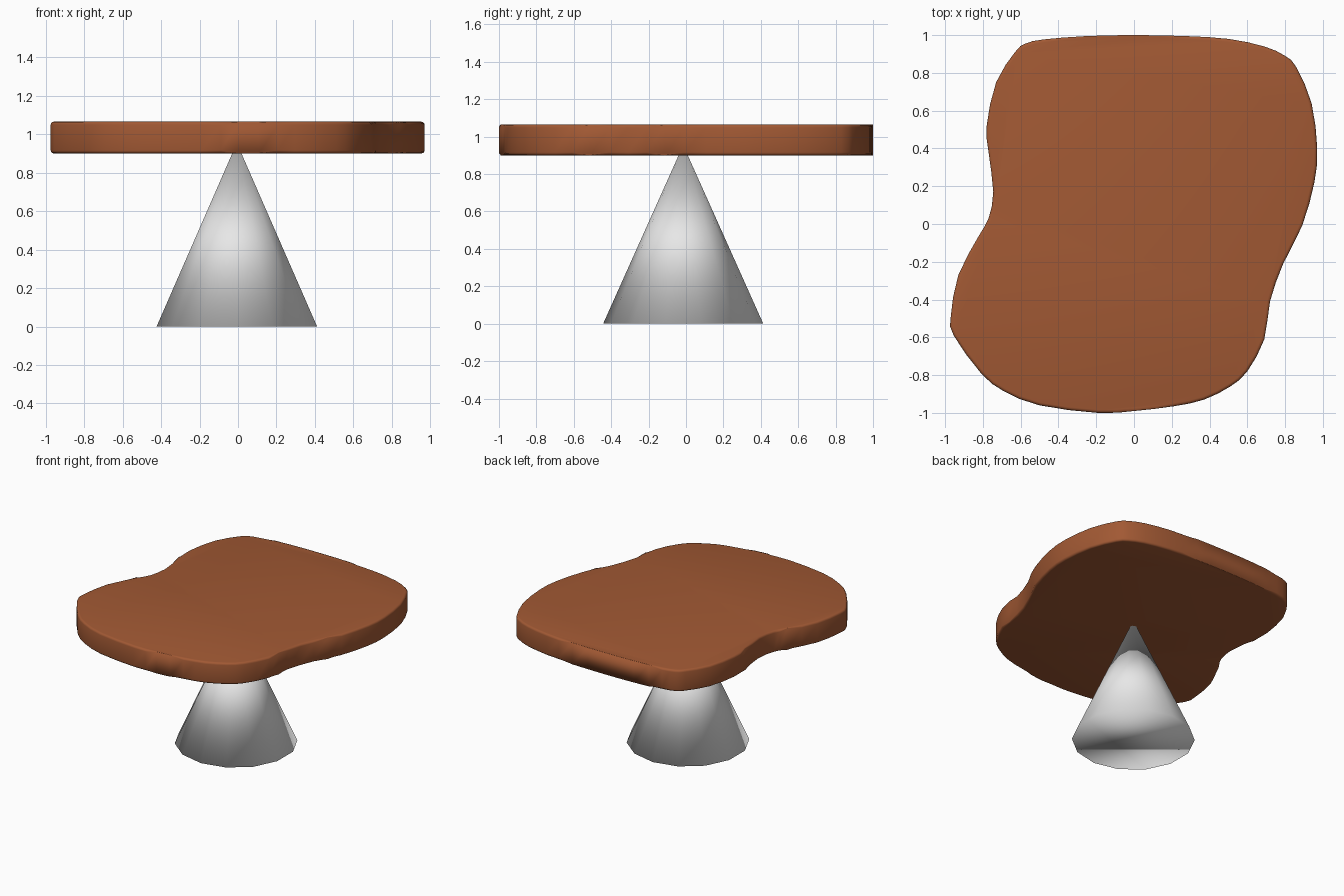
import bpy, bmesh
from mathutils import Vector

if "Cube" in bpy.data.objects:
    bpy.data.objects.remove(bpy.data.objects["Cube"])


def material(name, rgb):
    m = bpy.data.materials.new(name)
    m.diffuse_color = (*rgb, 1.0)
    m.use_nodes = True
    m.node_tree.nodes["Principled BSDF"].inputs["Base Color"].default_value = m.diffuse_color
    return m


def make_object(name, bm, mat):
    bmesh.ops.recalc_face_normals(bm, faces=bm.faces)
    me = bpy.data.meshes.new(name)
    bm.to_mesh(me)
    bm.free()
    me.materials.append(mat)
    for p in me.polygons:
        p.use_smooth = True
    ob = bpy.data.objects.new(name, me)
    bpy.context.collection.objects.link(ob)
    return ob


def smooth_loop(pts, steps):
    """Closed Catmull-Rom curve through 2D points."""
    pts = [Vector(p) for p in pts]
    n, out = len(pts), []
    for i in range(n):
        a, b, c, d = (pts[(i + k) % n] for k in (-1, 0, 1, 2))
        for s in range(steps):
            t = s / steps
            out.append(0.5 * (2 * b + (c - a) * t + (2 * a - 5 * b + 4 * c - d) * t ** 2
                              + (3 * b - a - 3 * c + d) * t ** 3))
    return out


brown = material("brown wood", (0.36, 0.10, 0.034))
grey = material("light grey", (0.8, 0.8, 0.8))

# Tabletop: free-form outline, extruded with slightly rounded rims
outline = [(0, 1), (0.27, 0.995), (0.5, 0.98), (0.69, 0.94), (0.80, 0.89), (0.86, 0.83),
           (0.94, 0.64), (0.97, 0.40), (0.955, 0.22), (0.89, -0.01), (0.79, -0.21),
           (0.72, -0.41), (0.69, -0.61), (0.60, -0.78), (0.51, -0.86), (0.37, -0.93),
           (0.21, -0.965), (0, -0.99), (-0.19, -1), (-0.5, -0.96), (-0.69, -0.885),
           (-0.81, -0.79), (-0.955, -0.59), (-0.97, -0.49), (-0.93, -0.27), (-0.82, -0.06),
           (-0.77, 0.03), (-0.745, 0.17), (-0.77, 0.38), (-0.78, 0.52), (-0.73, 0.75),
           (-0.63, 0.91), (-0.575, 0.955), (-0.48, 0.977), (-0.25, 0.995)]
bm = bmesh.new()
face = bm.faces.new([bm.verts.new((p.x, p.y, 0.90)) for p in reversed(smooth_loop(outline, 2))])
ext = bmesh.ops.extrude_face_region(bm, geom=[face], use_keep_orig=True)
for v in ext["geom"]:
    if isinstance(v, bmesh.types.BMVert):
        v.co.z = 1.065
rims = [e for e in bm.edges if abs(e.verts[0].co.z - e.verts[1].co.z) < 1e-5]
bmesh.ops.bevel(bm, geom=rims, offset=0.016, segments=3, profile=0.5, affect='EDGES')
make_object("tabletop", bm, brown)

# Pedestal: smooth cone whose tip sits inside the tabletop
bm = bmesh.new()
bmesh.ops.create_cone(bm, cap_ends=True, segments=14, radius1=0.428, radius2=0, depth=0.955)
bmesh.ops.remove_doubles(bm, verts=bm.verts, dist=0.0001)
bmesh.ops.translate(bm, verts=bm.verts, vec=(-0.006, -0.015, 0.4775))
make_object("pedestal", bm, grey)
